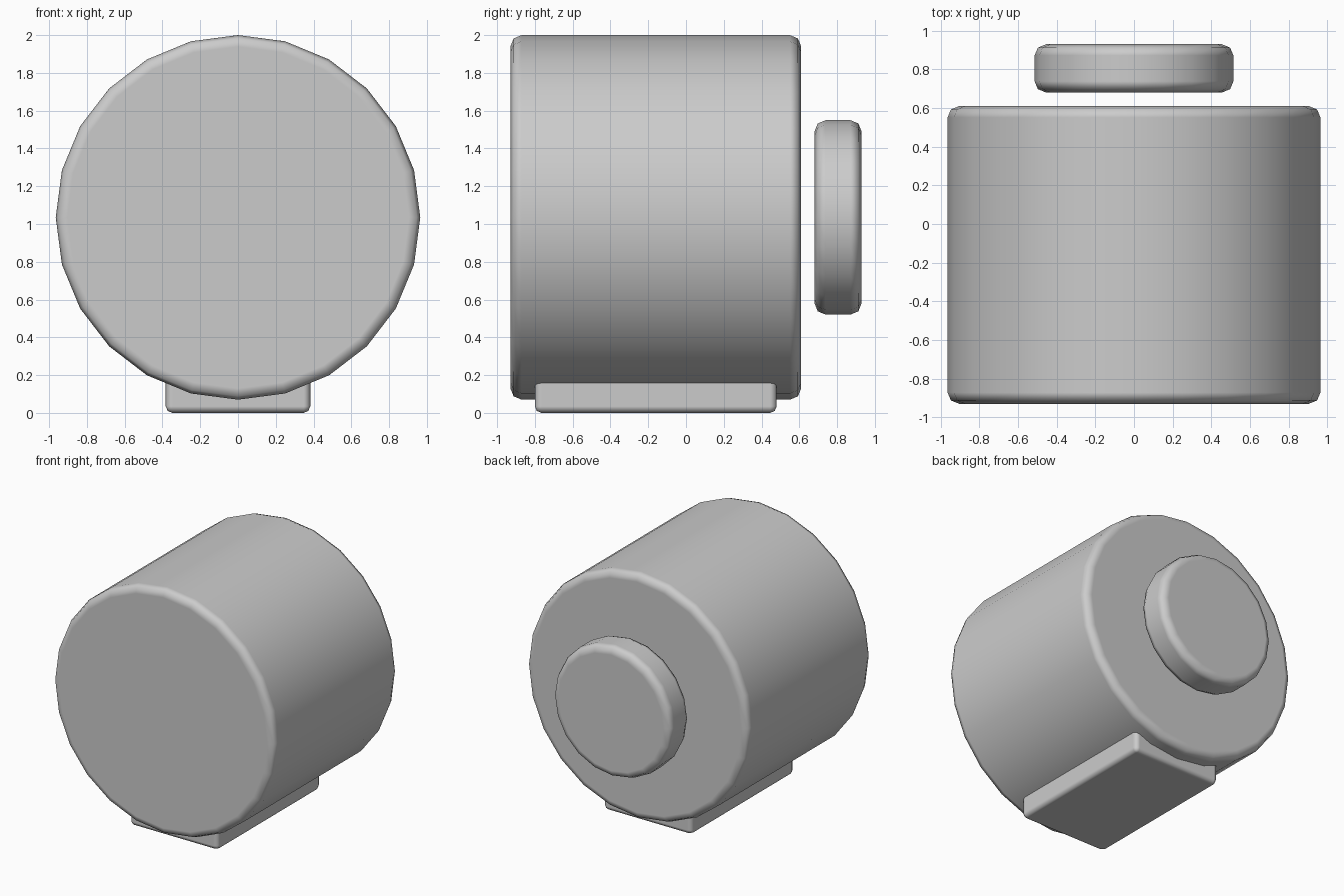
import bpy
import math

default_cube = bpy.data.objects.get("Cube")
if default_cube:
    bpy.data.objects.remove(default_cube, do_unlink=True)

# One plain grey for every part
grey = bpy.data.materials.new("plain grey")
grey.use_nodes = True
colour = (0.6, 0.6, 0.6, 1)
grey.diffuse_color = colour
grey.node_tree.nodes["Principled BSDF"].inputs["Base Color"].default_value = colour


def finish(name, bevel):
    """Name, colour and round the edges of the active object."""
    obj = bpy.context.object
    obj.name = name
    obj.data.materials.append(grey)
    bpy.ops.object.transform_apply(location=False, rotation=True, scale=True)
    bpy.ops.object.shade_smooth()
    rounding = obj.modifiers.new("rounded edges", "BEVEL")
    rounding.width = bevel
    rounding.segments = 2
    rounding.limit_method = "ANGLE"
    rounding.angle_limit = math.radians(40)
    rounding.harden_normals = True
    return obj


def drum(name, sides, radius, y_front, y_back, bevel):
    """Cylinder lying along y, with a corner pointing straight up."""
    bpy.ops.mesh.primitive_cylinder_add(
        vertices=sides, radius=radius, depth=y_back - y_front,
        location=(0, (y_front + y_back) / 2, AXIS_Z),
        rotation=(math.radians(90), 0, 0))
    return finish(name, bevel)


AXIS_Z = 1.035

# Main drum and the separate round knob behind it
drum("body", 24, 0.965, -0.93, 0.61, 0.06)
drum("back_knob", 20, 0.515, 0.68, 0.93, 0.06)

# Foot plate, sunk into the underside of the drum
bpy.ops.mesh.primitive_cube_add(size=1, location=(0, -0.16, 0.14))
bpy.context.object.scale = (0.765, 1.28, 0.28)
finish("foot_plate", 0.035)
